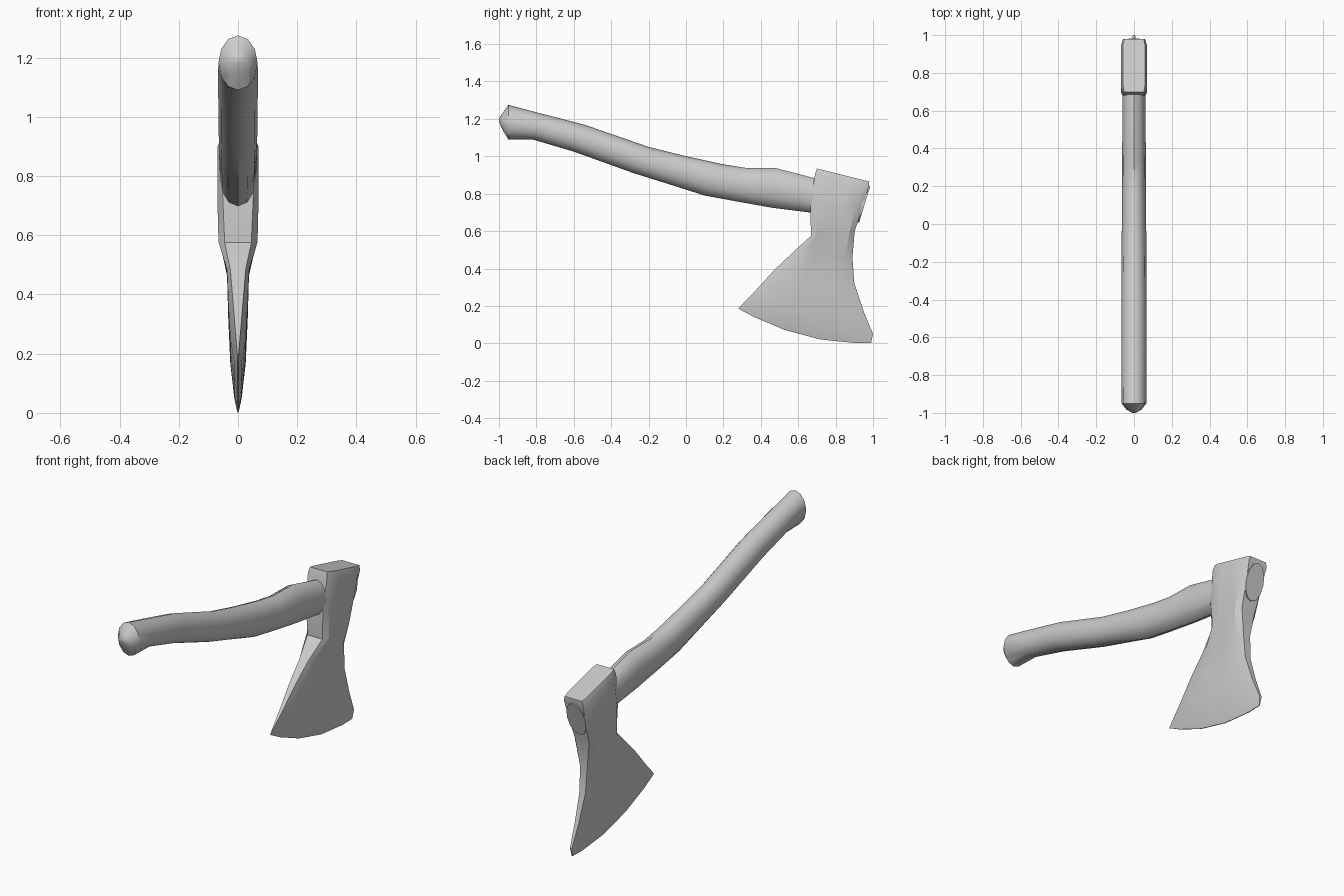
import bpy, bmesh
from math import sin, cos, pi
from mathutils import Vector

if "Cube" in bpy.data.objects:
    bpy.data.objects.remove(bpy.data.objects["Cube"])


def loft(name, rings, angle):
    """Skin a list of equal-length point rings and cap both ends."""
    bm = bmesh.new()
    loops = [[bm.verts.new(p) for p in r] for r in rings]
    n = len(loops[0])
    for a, b in zip(loops, loops[1:]):
        for i in range(n):
            j = (i + 1) % n
            bm.faces.new((a[i], a[j], b[j], b[i]))
    bm.faces.new(loops[0])
    bm.faces.new(loops[-1])
    bmesh.ops.recalc_face_normals(bm, faces=bm.faces)
    me = bpy.data.meshes.new(name)
    bm.to_mesh(me)
    bm.free()
    ob = bpy.data.objects.new(name, me)
    bpy.context.collection.objects.link(ob)
    bpy.ops.object.select_all(action='DESELECT')
    bpy.context.view_layer.objects.active = ob
    ob.select_set(True)
    bpy.ops.object.shade_smooth_by_angle(angle=angle)
    return ob


# Handle: oval sections given as top (y, z), bottom (y, z), half width
SECTIONS = [
    ((-1.0, 1.20), (-0.998, 1.18), 0.012),
    ((-0.985, 1.225), (-0.98, 1.14), 0.04),
    ((-0.95, 1.275), (-0.95, 1.09), 0.066),
    ((-0.78, 1.23), (-0.82, 1.09), 0.067),
    ((-0.54, 1.168), (-0.60, 1.025), 0.067),
    ((-0.20, 1.05), (-0.28, 0.91), 0.066),
    ((-0.02, 1.005), (-0.12, 0.86), 0.065),
    ((0.20, 0.957), (0.10, 0.79), 0.064),
    ((0.32, 0.938), (0.28, 0.757), 0.063),
    ((0.48, 0.937), (0.46, 0.725), 0.062),
    ((0.68, 0.885), (0.66, 0.70), 0.061),
    ((0.985, 0.84), (0.925, 0.645), 0.056),
]


def oval(top, bottom, w, sides=12):
    t, b = Vector((0, *top)), Vector((0, *bottom))
    mid, up = (t + b) / 2, (t - b) / 2
    return [mid + up * cos(a) + Vector((w * sin(a), 0, 0))
            for a in (2 * pi * i / sides for i in range(sides))]


loft("handle", [oval(*s) for s in SECTIONS], 0.7)

# Axe head: rows as rear (y, z), front (y, z), half widths rear/middle/front, sag
ROWS = [
    ((0.70, 0.935), (0.98, 0.865), (0.052, 0.058, 0.052), 0),
    ((0.69, 0.905), (0.978, 0.84), (0.058, 0.07, 0.058), 0),
    ((0.665, 0.74), (0.945, 0.73), (0.052, 0.07, 0.05), 0),
    ((0.668, 0.575), (0.902, 0.60), (0.045, 0.066, 0.042), 0),
    ((0.57, 0.485), (0.89, 0.46), (0.026, 0.037, 0.022), 0),
    ((0.47, 0.39), (0.90, 0.32), (0.018, 0.033, 0.018), 0.02),
    ((0.37, 0.28), (0.95, 0.17), (0.009, 0.026, 0.012), 0.04),
    ((0.30, 0.208), (1.0, 0.05), (0.003, 0.012, 0.006), 0.055),
    ((0.28, 0.185), (0.99, 0.003), (0.001, 0.002, 0.002), 0.055),
]


def blade_row(rear, front, widths, sag):
    side = []
    for u in (0, 0.12, 0.35, 0.62, 0.88, 1):
        y = rear[0] + (front[0] - rear[0]) * u
        z = rear[1] + (front[1] - rear[1]) * u - sag * 4 * u * (1 - u)
        w = widths[0] if u == 0 else widths[2] if u == 1 else widths[1]
        side.append(Vector((w, y, z)))
    return side + [Vector((-p.x, p.y, p.z)) for p in reversed(side)]


loft("axe_head", [blade_row(*r) for r in ROWS], 0.5)
